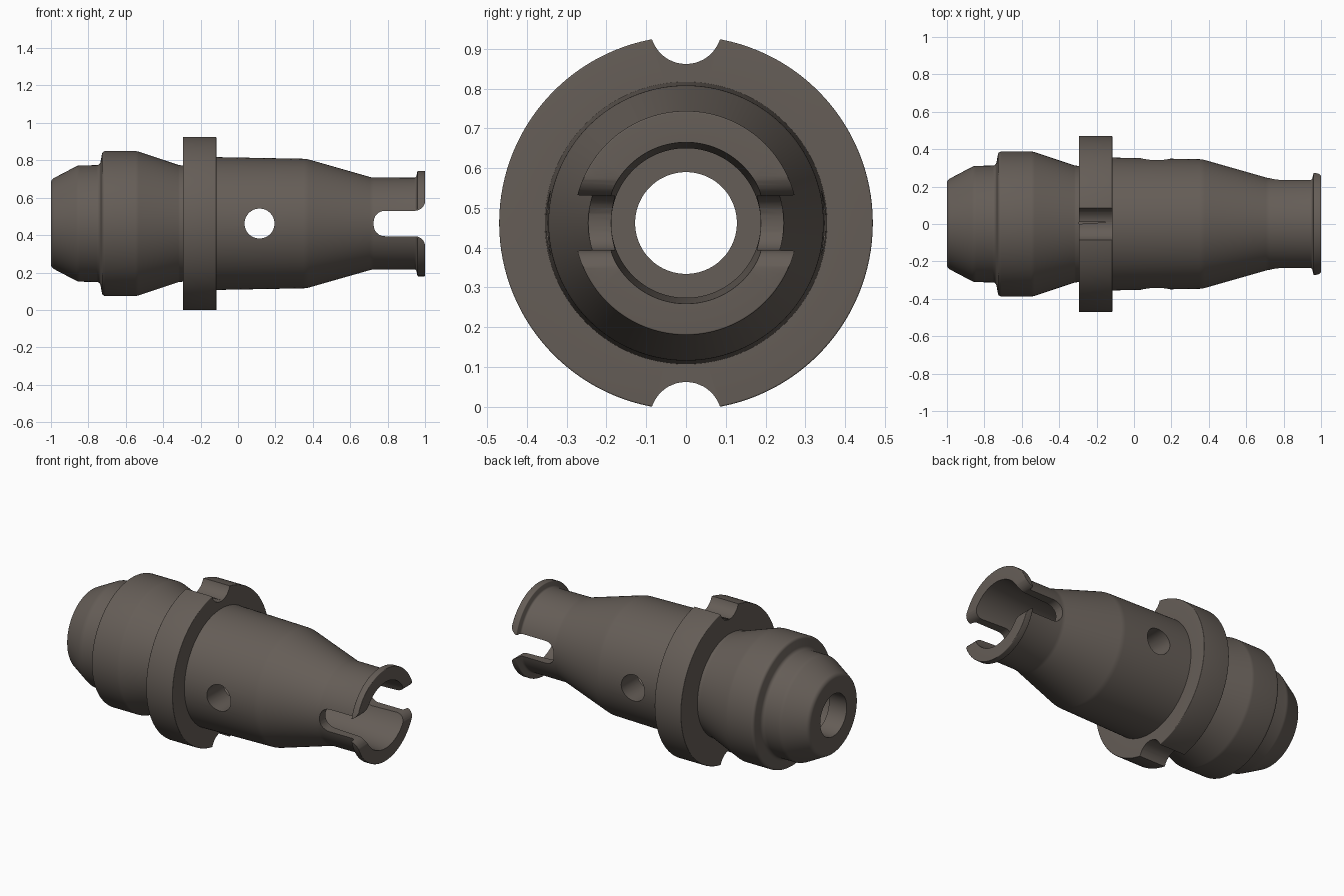
import bpy, bmesh, math
from mathutils import Vector, Matrix

if "Cube" in bpy.data.objects:
    bpy.data.objects.remove(bpy.data.objects["Cube"])

AXIS_Z = 0.462
SEG = 128


def rounded(points, steps=6):
    """Closed 2D outline from (x, y, fillet radius) corners."""
    out, n = [], len(points)
    for i, (x, y, rad) in enumerate(points):
        p = Vector((x, y))
        if rad == 0:
            out.append(p)
            continue
        a = (Vector(points[i - 1][:2]) - p).normalized()
        b = (Vector(points[(i + 1) % n][:2]) - p).normalized()
        half = a.angle(b) / 2
        t = rad / math.tan(half)
        c = p + (a + b).normalized() * (rad / math.sin(half))
        start, end = p + a * t - c, p + b * t - c
        sweep = start.angle_signed(end)
        for k in range(steps + 1):
            # angle_signed is clockwise positive
            out.append(c + Matrix.Rotation(-sweep * k / steps, 2) @ start)
    return out


def make_object(name, bm):
    bmesh.ops.recalc_face_normals(bm, faces=bm.faces)
    me = bpy.data.meshes.new(name)
    bm.to_mesh(me)
    bm.free()
    ob = bpy.data.objects.new(name, me)
    bpy.context.collection.objects.link(ob)
    return ob


def lathe(name, outline):
    """Revolve a closed (x, radius) outline around the long axis."""
    bm = bmesh.new()
    rings = []
    for s in range(SEG):
        a = 2 * math.pi * s / SEG
        rings.append([bm.verts.new((p.x, p.y * math.cos(a), AXIS_Z + p.y * math.sin(a)))
                      for p in outline])
    n = len(outline)
    for s in range(SEG):
        r0, r1 = rings[s], rings[(s + 1) % SEG]
        for i in range(n):
            j = (i + 1) % n
            bm.faces.new((r0[i], r0[j], r1[j], r1[i]))
    return make_object(name, bm)


def prism(name, outline, to3d, lo, hi):
    """Extrude a 2D outline between two depths."""
    bm = bmesh.new()
    a = [bm.verts.new(to3d(p, lo)) for p in outline]
    b = [bm.verts.new(to3d(p, hi)) for p in outline]
    n = len(a)
    bm.faces.new(a)
    bm.faces.new(b)
    for i in range(n):
        j = (i + 1) % n
        bm.faces.new((a[i], a[j], b[j], b[i]))
    return make_object(name, bm)


def circle(cx, cy, r, n=48):
    return [Vector((cx + r * math.cos(2 * math.pi * i / n),
                    cy + r * math.sin(2 * math.pi * i / n))) for i in range(n)]


def along_y(p, d):
    return (p.x, d, AXIS_Z + p.y)


def along_x(p, d):
    return (d, p.x, AXIS_Z + p.y)


# hollow turned body: outer profile, then stepped bore
body = lathe("connector_body", rounded([
    (-1.0, 0.128, 0), (-1.0, 0.235, 0.03), (-0.855, 0.311, 0.05),
    (-0.738, 0.312, 0.022), (-0.725, 0.387, 0.018), (-0.54, 0.387, 0.06),
    (-0.315, 0.312, 0.03), (-0.295, 0.311, 0),
    (-0.295, 0.47, 0.004), (-0.115, 0.47, 0.004),
    (-0.115, 0.355, 0), (0.365, 0.346, 0.12), (0.715, 0.246, 0.08),
    (0.952, 0.245, 0.012), (0.96, 0.282, 0.006), (1.0, 0.282, 0.004),
    (1.0, 0.203, 0), (0.72, 0.188, 0), (-0.88, 0.188, 0), (-0.88, 0.128, 0)]))

# end slot with rounded bottom and flared mouth
slot = rounded([
    (0.725, -0.068, 0.06), (0.725, 0.068, 0.06), (1.0005, 0.068, 0.055),
    (1.0005, 0.13, 0), (1.1, 0.13, 0), (1.1, -0.13, 0),
    (1.0005, -0.13, 0), (1.0005, -0.068, 0.055)])
cutters = [
    prism("slot_cutter", slot, along_y, -0.6, 0.6),
    prism("cross_hole_cutter", circle(0.115, 0, 0.08), along_y, -0.6, 0.6),
]
# flange notches at top and bottom
for side, label in ((1, "top"), (-1, "bottom")):
    cutters.append(prism("notch_cutter_" + label, circle(0, side * 0.49, 0.09),
                         along_x, -0.35, -0.05))

bpy.context.view_layer.objects.active = body
body.select_set(True)
for c in cutters:
    c.hide_render = True
    m = body.modifiers.new(c.name, "BOOLEAN")
    m.operation, m.solver, m.object = "DIFFERENCE", "EXACT", c
    bpy.ops.object.modifier_apply(modifier=m.name)
for c in cutters:
    bpy.data.objects.remove(c, do_unlink=True)

bpy.ops.object.shade_smooth_by_angle(angle=math.radians(30))

# dark brown-grey metal
mat = bpy.data.materials.new("dark_metal")
mat.diffuse_color = (0.13, 0.11, 0.095, 1)
mat.use_nodes = True
mat.node_tree.nodes["Principled BSDF"].inputs["Base Color"].default_value = mat.diffuse_color
body.data.materials.clear()
body.data.materials.append(mat)
